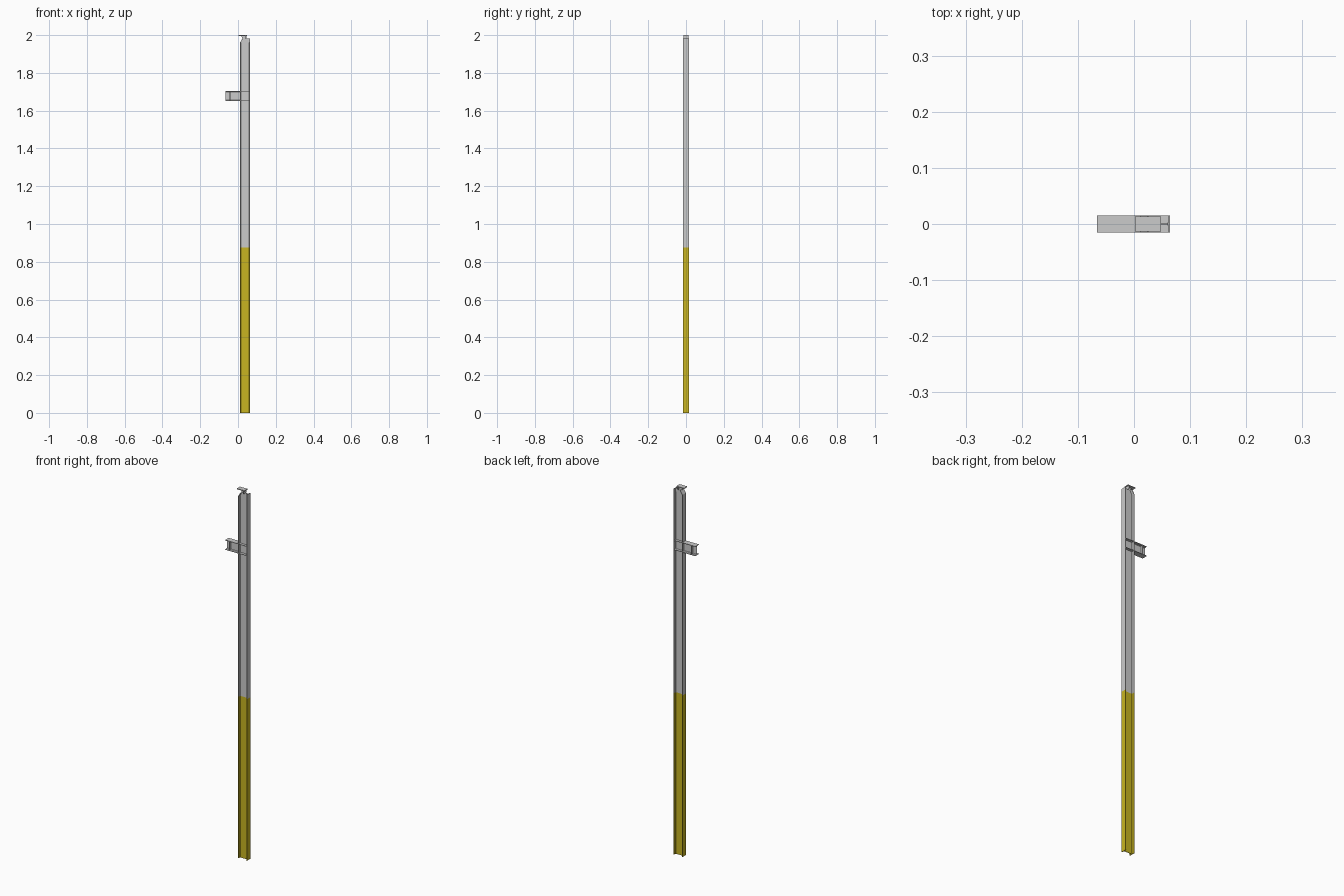
import bpy, bmesh
from mathutils import Vector

if "Cube" in bpy.data.objects:
    bpy.data.objects.remove(bpy.data.objects["Cube"])

D, B = 0.053, 0.030      # section depth and flange width
TF, TW = 0.003, 0.0022   # flange and web thickness
X0, X1 = 0.011, 0.064    # post extent in x
XC = (X0 + X1) / 2


def prism(name, points, direction, mat=None):
    """Extrude a planar loop of 3D points along a vector."""
    bm = bmesh.new()
    face = bm.faces.new([bm.verts.new(p) for p in points])
    out = bmesh.ops.extrude_face_region(bm, geom=[face])
    verts = [v for v in out["geom"] if isinstance(v, bmesh.types.BMVert)]
    bmesh.ops.translate(bm, verts=verts, vec=Vector(direction))
    bmesh.ops.recalc_face_normals(bm, faces=bm.faces)
    mesh = bpy.data.meshes.new(name)
    bm.to_mesh(mesh)
    bm.free()
    obj = bpy.data.objects.new(name, mesh)
    bpy.context.collection.objects.link(obj)
    if mat:
        mesh.materials.append(mat)
    return obj


def box(name, x, y, z):
    pts = [(x[0], y[0], z[0]), (x[1], y[0], z[0]), (x[1], y[1], z[0]), (x[0], y[1], z[0])]
    return prism(name, pts, (0, 0, z[1] - z[0]))


def i_section():
    """I-beam outline as (depth, width) pairs, with small root chamfers."""
    d, b, w, r = D / 2, B / 2, TW / 2, 0.0022
    q = [(d, b), (d - TF, b), (d - TF, w + r), (d - TF - r, w)]
    half = q + [(-u, v) for u, v in reversed(q)]
    return half + [(u, -v) for u, v in reversed(half)]


def plate(name, xz, width):
    """Plate drawn in the front plane, centred on y = 0."""
    return prism(name, [(x, -width / 2, z) for x, z in xz], (0, width, 0))


yellow = bpy.data.materials.new("buried_yellow")
yellow.diffuse_color = (0.58, 0.46, 0.015, 1)
yellow.use_nodes = True
yellow.node_tree.nodes["Principled BSDF"].inputs["Base Color"].default_value = yellow.diffuse_color

# Post: yellow buried half and grey upper half
for name, z0, z1, mat in (("post_lower", 0, 0.875, yellow), ("post_upper", 0.875, 1.962, None)):
    prism(name, [(XC + u, v, z0) for u, v in i_section()], (0, 0, z1 - z0), mat)

# Post head: web with a cut corner, sloping front flange, straight rear flange
TOP = 1.982
plate("head_web", [(X0, 1.962), (X1, 1.962), (X1, TOP), (X0 + 0.013, TOP)], TW)
plate("head_slope", [(X0, 1.962), (X0 + TF, 1.962), (X0 + 0.016, TOP), (X0 + 0.013, TOP)], B)
box("head_rear_flange", (X1 - TF, X1), (-B / 2, B / 2), (1.962, TOP))

# Top fixing: T-shaped seat
plate("cap_plate", [(0.002, 1.996), (0.048, 1.996), (0.048, 2.0), (0.002, 2.0)], 0.027)
plate("cap_web", [(0.024, 1.978), (0.044, 1.978), (0.044, 1.997), (0.018, 1.997)], TW)
box("cap_upright", (0.040, 0.043), (-0.013, 0.013), (1.980, 1.997))

# Side bracket: short beam of the same section
BX, BZ = -0.066, 1.677
prism("bracket", [(BX, v, BZ + u) for u, v in i_section()], (X0 - BX, 0, 0))

# Stiffeners: bracket end plates and post plates carrying the bracket flanges
for side in (-1, 1):
    y = sorted((side * TW / 2, side * B / 2))
    box("bracket_stiffener", (-0.044, -0.041), y, (BZ - D / 2 + TF, BZ + D / 2 - TF))
    for end in (-1, 1):
        z = BZ + end * (D - TF) / 2
        box("post_stiffener", (X0 + TF, X1 - TF), y, (z - TF / 2, z + TF / 2))
